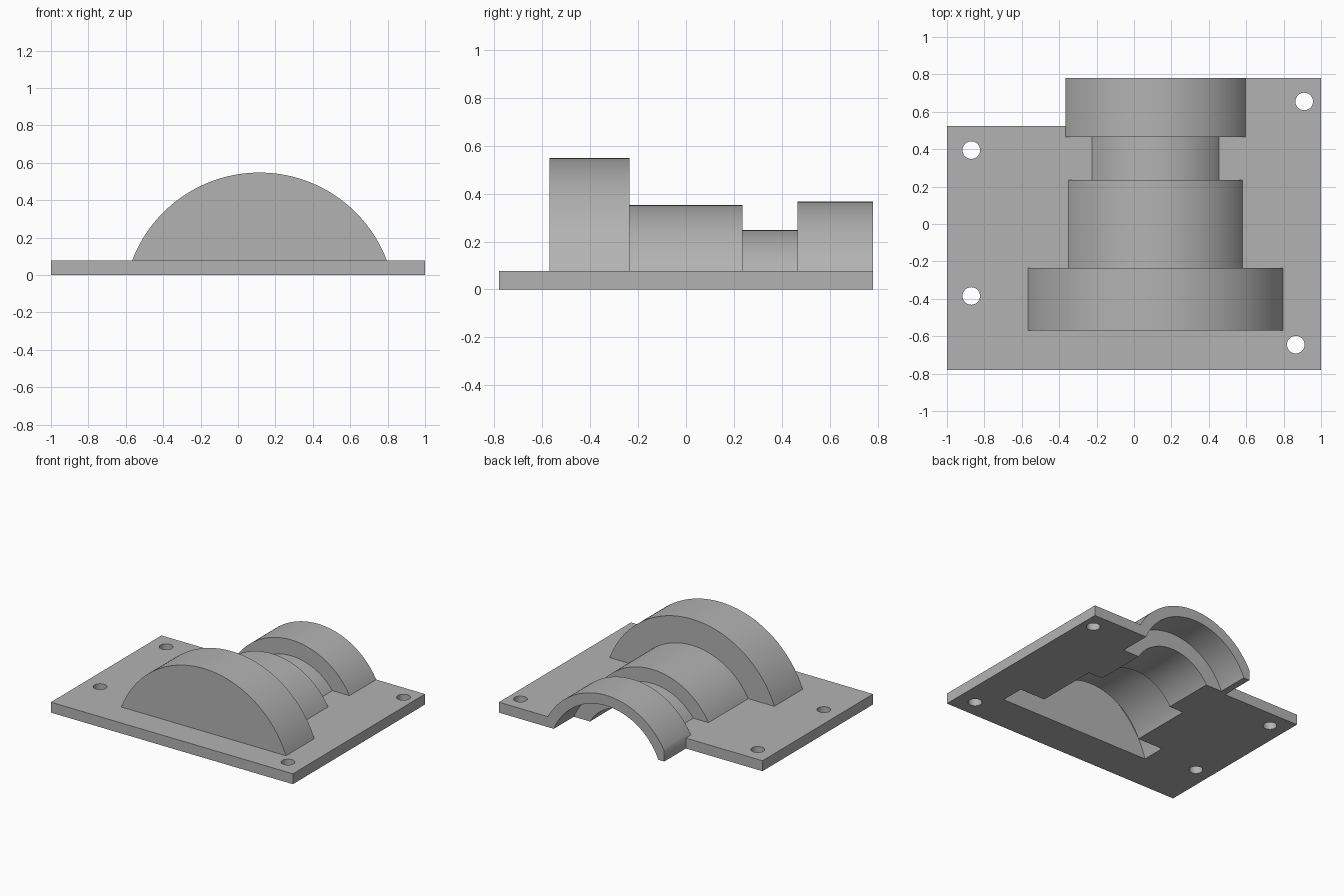
import bpy, bmesh, math
from mathutils import Matrix, Vector

# Remove the default object
cube = bpy.data.objects.get("Cube")
if cube:
    bpy.data.objects.remove(cube, do_unlink=True)

AXIS_X, AXIS_Z = 0.115, -0.18      # shared axis of the stepped cylinders
WALL = 0.078                       # plate and shell thickness
FRONT, BACK = -0.78, 0.78

grey = bpy.data.materials.new("plain grey")
grey.use_nodes = True
colour = (0.45, 0.45, 0.45, 1)
grey.diffuse_color = colour
grey.node_tree.nodes["Principled BSDF"].inputs["Base Color"].default_value = colour


def make_object(name, bm):
    bmesh.ops.recalc_face_normals(bm, faces=bm.faces)
    mesh = bpy.data.meshes.new(name)
    bm.to_mesh(mesh)
    bm.free()
    mesh.materials.append(grey)
    obj = bpy.data.objects.new(name, mesh)
    bpy.context.collection.objects.link(obj)
    return obj


def prism(name, outline, depth):
    """Extrude a closed outline along a vector."""
    bm = bmesh.new()
    face = bm.faces.new([bm.verts.new(p) for p in outline])
    new = bmesh.ops.extrude_face_region(bm, geom=[face])["geom"]
    moved = [v for v in new if isinstance(v, bmesh.types.BMVert)]
    bmesh.ops.translate(bm, vec=Vector(depth), verts=moved)
    return make_object(name, bm)


def arch(name, radius, y0, y1, foot):
    """Round hump above the plate, with straight legs down to the foot height."""
    start = math.asin((WALL - AXIS_Z) / radius)
    steps = 64
    pts = []
    for i in range(steps + 1):
        a = start + (math.pi - 2 * start) * i / steps
        pts.append((AXIS_X + radius * math.cos(a), y0, AXIS_Z + radius * math.sin(a)))
    pts = [(pts[0][0], y0, foot)] + pts + [(pts[-1][0], y0, foot)]
    return prism(name, pts, (0, y1 - y0, 0))


def combine(target, other, operation):
    mod = target.modifiers.new(operation.title(), 'BOOLEAN')
    mod.operation, mod.solver, mod.object = operation, 'EXACT', other
    bpy.context.view_layer.objects.active = target
    bpy.ops.object.modifier_apply(modifier=mod.name)
    bpy.data.objects.remove(other, do_unlink=True)


# Base plate with a notched back corner
NOTCH_X, NOTCH_Y = -0.34, 0.525
cover = prism("bearing_cover", [(-1, FRONT, 0), (1, FRONT, 0), (1, BACK, 0), (NOTCH_X, BACK, 0),
                                (NOTCH_X, NOTCH_Y, 0), (-1, NOTCH_Y, 0)], (0, 0, WALL))

# Stepped humps: radius, front end, back end
R1, R2, R3, R4 = 0.728, 0.532, 0.427, 0.546
Y1, Y2, Y3, Y4 = -0.57, -0.235, 0.235, 0.465
IN = WALL / 2
for name, radius, y0, y1, foot in (("front_hump", R1, Y1, Y2, IN),
                                   ("middle_hump", R2, Y2 - IN, Y3, IN),
                                   ("neck_hump", R3, Y3 - IN, Y4 + IN, IN),
                                   ("back_hump", R4, Y4, BACK, 0)):
    combine(cover, arch(name, radius, y0, y1, foot), 'UNION')

# Hollow inside: one revolved cavity, closed at the front and open at the back
rows = [(0, Y1 + WALL)]
for radius, y0, y1 in ((R1, Y1 + WALL, Y2 - WALL), (R2, Y2 - WALL, Y3 - WALL),
                       (R3, Y3 - WALL, Y4 + WALL), (R4, Y4 + WALL, BACK + WALL)):
    rows += [(radius - WALL, y0), (radius - WALL, y1)]
rows.append((0, BACK + WALL))
bm = bmesh.new()
verts = [bm.verts.new((AXIS_X + r, y, AXIS_Z)) for r, y in rows]
edges = [bm.edges.new(pair) for pair in zip(verts, verts[1:])]
bmesh.ops.spin(bm, geom=verts + edges, cent=(AXIS_X, 0, AXIS_Z), axis=(0, 1, 0),
               angle=math.tau, steps=128)
bmesh.ops.remove_doubles(bm, verts=bm.verts, dist=0.0001)
combine(cover, make_object("cavity", bm), 'DIFFERENCE')

# Bolt holes
bm = bmesh.new()
for x, y in ((0.91, 0.655), (-0.87, 0.395), (-0.87, -0.385), (0.865, -0.645)):
    bmesh.ops.create_cone(bm, cap_ends=True, segments=32, radius1=0.047, radius2=0.047,
                          depth=0.4, matrix=Matrix.Translation((x, y, 0)))
combine(cover, make_object("bolt_holes", bm), 'DIFFERENCE')

# Smooth curves, sharp edges
bpy.ops.object.select_all(action='DESELECT')
cover.select_set(True)
bpy.context.view_layer.objects.active = cover
bpy.ops.object.shade_smooth_by_angle(angle=math.radians(30))
